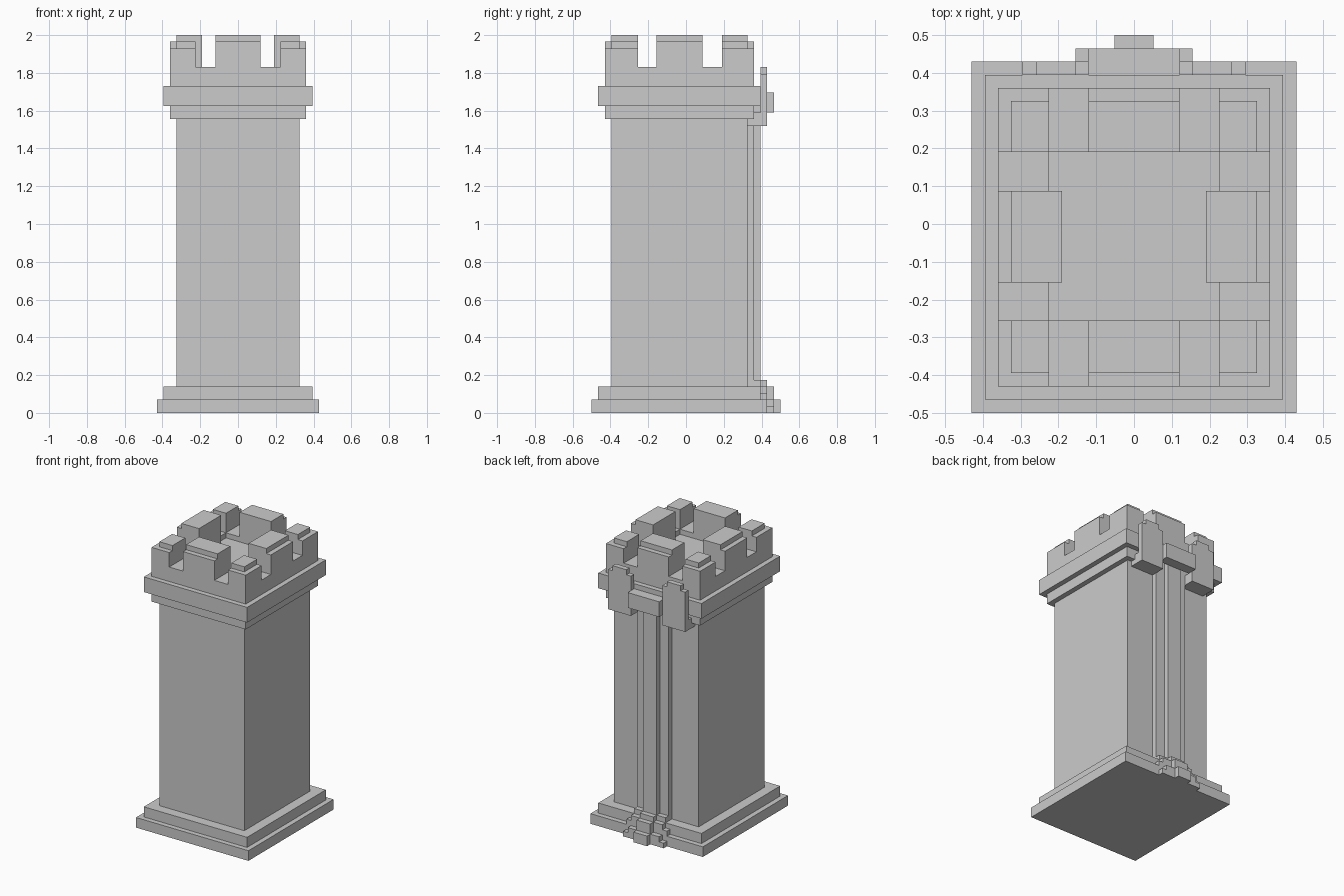
import bpy, bmesh


def part(name, *boxes):
    """One object made of boxes, each given as (x0, x1, y0, y1, z0, z1)."""
    bm = bmesh.new()
    for x0, x1, y0, y1, z0, z1 in boxes:
        verts = bmesh.ops.create_cube(bm, size=1)["verts"]
        for v in verts:
            v.co.x = x1 if v.co.x > 0 else x0
            v.co.y = y1 if v.co.y > 0 else y0
            v.co.z = z1 if v.co.z > 0 else z0
    mesh = bpy.data.meshes.new(name)
    bm.to_mesh(mesh)
    bm.free()
    obj = bpy.data.objects.new(name, mesh)
    bpy.context.collection.objects.link(obj)
    return obj


def mirrored(name, *boxes):
    """The same boxes on the left and right."""
    flipped = [(-b[1], -b[0], *b[2:]) for b in boxes]
    return part(name, *boxes, *flipped)


def wide(w, y0, y1, z0, z1):
    """Box centred on x = 0 with half width w."""
    return (-w, w, y0, y1, z0, z1)


# Stepped plinth, shaft and collar
part("plinth_lower", wide(0.43, -0.5, 0.43, 0, 0.07))
part("plinth_upper", wide(0.395, -0.465, 0.395, 0.07, 0.14))
part("shaft", wide(0.325, -0.395, 0.325, 0.14, 1.555))
part("collar_lower", wide(0.36, -0.43, 0.36, 1.555, 1.625))
part("collar_upper", wide(0.395, -0.465, 0.395, 1.625, 1.73))

# Parapet wall around a sunken floor
part("parapet_floor", wide(0.225, -0.255, 0.19, 1.73, 1.795))
part("parapet_ends",
     wide(0.36, -0.43, -0.255, 1.73, 1.83),
     wide(0.36, 0.19, 0.36, 1.73, 1.83))
mirrored("parapet_sides", (0.225, 0.36, -0.255, 0.19, 1.73, 1.83))

# Merlons, each with a smaller stepped cap
part("front_merlon",
     wide(0.12, -0.43, -0.255, 1.83, 1.965),
     wide(0.12, -0.395, -0.255, 1.965, 2.0))
part("back_merlon",
     wide(0.12, 0.19, 0.36, 1.83, 1.965),
     wide(0.12, 0.19, 0.325, 1.965, 2.0))
mirrored("side_merlons",
         (0.19, 0.36, -0.155, 0.088, 1.795, 1.965),
         (0.19, 0.325, -0.155, 0.088, 1.965, 2.0))
mirrored("front_corner_merlons",
         (0.225, 0.36, -0.43, -0.255, 1.83, 1.93),
         (0.225, 0.325, -0.395, -0.255, 1.93, 1.965))
mirrored("back_corner_merlons",
         (0.225, 0.36, 0.19, 0.36, 1.83, 1.93),
         (0.225, 0.325, 0.19, 0.325, 1.93, 1.965))

# Layered pilaster up the back
part("pilaster_wide", wide(0.12, 0.325, 0.36, 0.14, 1.555))
part("pilaster_narrow", wide(0.052, 0.36, 0.395, 0.14, 1.625))

# Pilaster foot stepping down over the plinth
part("pilaster_foot",
     wide(0.12, 0.36, 0.395, 0.14, 0.175),
     wide(0.052, 0.395, 0.43, 0.14, 0.175),
     wide(0.155, 0.395, 0.43, 0.07, 0.105),
     wide(0.12, 0.395, 0.43, 0.105, 0.14),
     wide(0.052, 0.43, 0.465, 0.07, 0.14),
     wide(0.155, 0.43, 0.465, 0, 0.035),
     wide(0.12, 0.43, 0.465, 0.035, 0.07),
     wide(0.052, 0.465, 0.5, 0, 0.07))

# Two back plates hooked under the collar, joined by a crossbar
mirrored("back_plates",
         (0.12, 0.295, 0.395, 0.43, 1.52, 1.795),
         (0.155, 0.26, 0.395, 0.43, 1.795, 1.83),
         (0.12, 0.295, 0.36, 0.395, 1.52, 1.59),
         (0.12, 0.295, 0.325, 0.36, 1.52, 1.555))
part("crossbar", wide(0.12, 0.395, 0.465, 1.59, 1.695))
